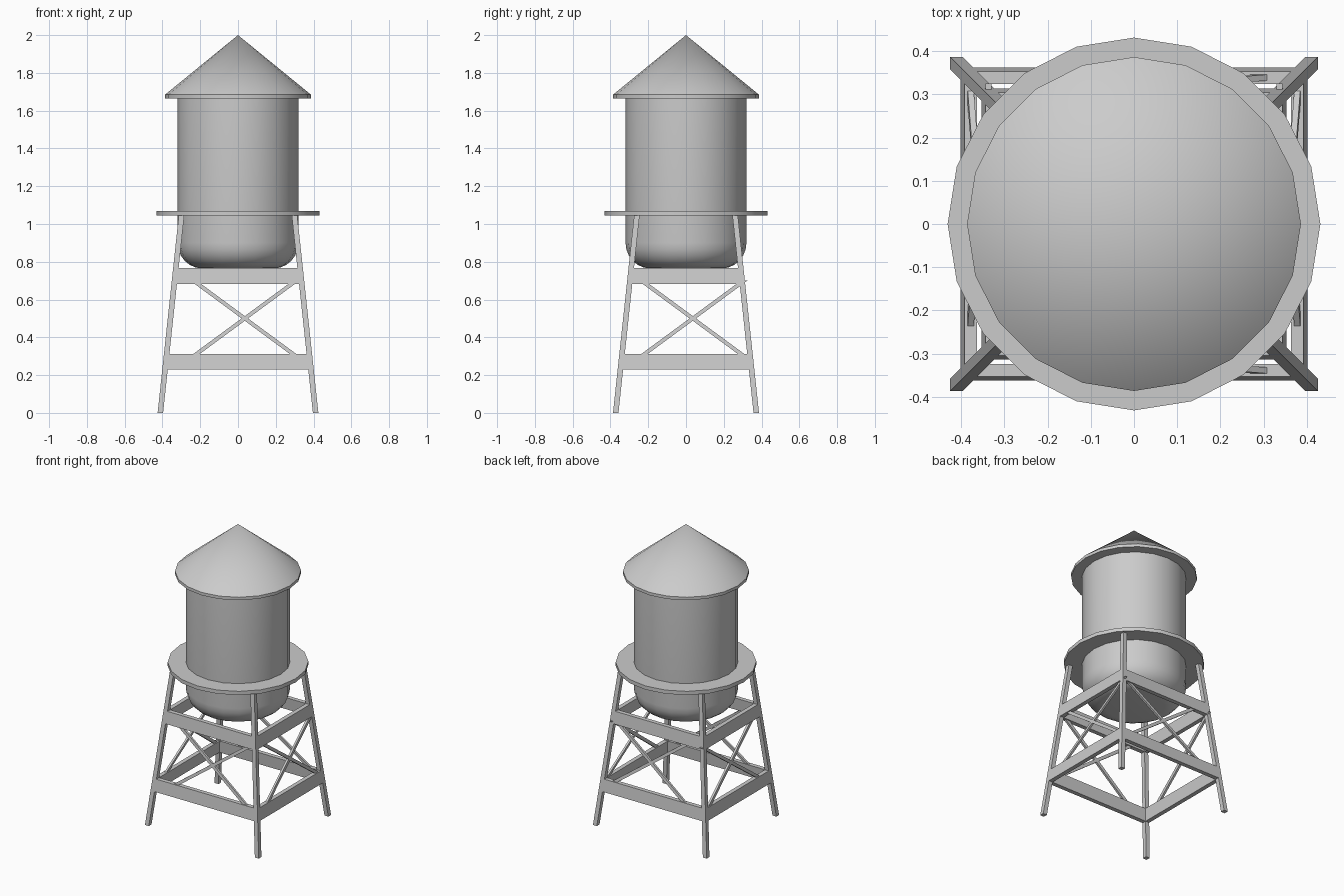
import bpy, bmesh
from math import sin, cos, pi, radians

cube = bpy.data.objects.get("Cube")
if cube:
    bpy.data.objects.remove(cube, do_unlink=True)

SIDES = 20
HALF = 0.0145          # half the leg thickness
LEG_TOP = 1.046

grey = bpy.data.materials.new("painted_grey_metal")
grey.use_nodes = True
GREY = (0.6, 0.6, 0.6, 1)
grey.diffuse_color = GREY
grey.node_tree.nodes["Principled BSDF"].inputs["Base Color"].default_value = GREY


def finish(name, bm, smooth=False):
    bmesh.ops.recalc_face_normals(bm, faces=bm.faces)
    mesh = bpy.data.meshes.new(name)
    bm.to_mesh(mesh)
    bm.free()
    mesh.materials.append(grey)
    obj = bpy.data.objects.new(name, mesh)
    bpy.context.collection.objects.link(obj)
    if smooth:
        bpy.ops.object.select_all(action='DESELECT')
        obj.select_set(True)
        bpy.context.view_layer.objects.active = obj
        bpy.ops.object.shade_smooth_by_angle(angle=radians(30))
    return obj


def lathe(name, profile):
    """Turn a list of (radius, height) points around the z axis."""
    bm = bmesh.new()
    verts = [bm.verts.new((r, 0, z)) for r, z in profile]
    edges = [bm.edges.new(pair) for pair in zip(verts, verts[1:])]
    bmesh.ops.spin(bm, geom=verts + edges, cent=(0, 0, 0), axis=(0, 0, 1),
                   angle=2 * pi, steps=SIDES)
    bmesh.ops.remove_doubles(bm, verts=bm.verts, dist=0.0005)
    return finish(name, bm, smooth=True)


def prism(name, low, z0, high, z1):
    """Join a rectangle (x0, x1, y0, y1) at z0 to another at z1."""
    bm = bmesh.new()
    rings = []
    for (x0, x1, y0, y1), z in ((low, z0), (high, z1)):
        corners = ((x0, y0), (x1, y0), (x1, y1), (x0, y1))
        rings.append([bm.verts.new((x, y, z)) for x, y in corners])
    for ring in rings:
        bm.faces.new(ring)
    for i in range(4):
        j = (i + 1) % 4
        bm.faces.new((rings[0][i], rings[0][j], rings[1][j], rings[1][i]))
    return finish(name, bm)


def leg_centre(z):
    lean = 0.112 * z / LEG_TOP
    return 0.411 - lean, 0.372 - lean


def rect(x, y, hx, hy):
    return x - hx, x + hx, y - hy, y + hy


# Tank with a rounded bottom
arc = [(0.19 + 0.13 * sin(a), 0.90 - 0.135 * cos(a))
       for a in (i * pi / 12 for i in range(7))]
lathe("tank", [(0, 0.765)] + arc + [(0.32, 1.67), (0, 1.67)])

# Walkway and conical roof
lathe("walkway", [(0, 1.045), (0.431, 1.045), (0.431, 1.07), (0, 1.07)])
lathe("roof", [(0, 1.665), (0.386, 1.665), (0.386, 1.685), (0, 2)])

# Splayed legs
for sx, side in ((-1, "right"), (1, "left")):
    for sy, end in ((-1, "front"), (1, "back")):
        ends = []
        for z in (0, LEG_TOP):
            x, y = leg_centre(z)
            ends.append(rect(sx * x, sy * y, HALF, HALF))
        prism(f"{end}_{side}_leg", ends[0], 0, ends[1], LEG_TOP)

# Horizontal beams between the legs, leaning with them
for level, z0, z1 in (("lower", 0.23, 0.313), ("upper", 0.683, 0.766)):
    for s, end, side in ((-1, "front", "right"), (1, "back", "left")):
        across, along = [], []
        for z in (z0, z1):
            x, y = leg_centre(z)
            across.append(rect(0, s * y, x - HALF, HALF))
            along.append(rect(s * x, 0, HALF, y - HALF))
        prism(f"{level}_{end}_beam", across[0], z0, across[1], z1)
        prism(f"{level}_{side}_beam", along[0], z0, along[1], z1)

# Crossed braces on each face, set slightly off centre
Z0, Z1 = 0.30, 0.70
SHIFT, REACH, WIDE, THIN = 0.036, 0.272, 0.017, 0.007
for s, end, side in ((-1, "front", "right"), (1, "back", "left")):
    for d, way in ((-1, "rising"), (1, "falling")):
        across, along = [], []
        for z, t in ((Z0, d), (Z1, -d)):
            x, y = leg_centre(z)
            across.append(rect(SHIFT + t * REACH, s * y, WIDE, THIN))
            along.append(rect(s * x, SHIFT + t * REACH, THIN, WIDE))
        prism(f"{end}_{way}_brace", across[0], Z0, across[1], Z1)
        prism(f"{side}_{way}_brace", along[0], Z0, along[1], Z1)
